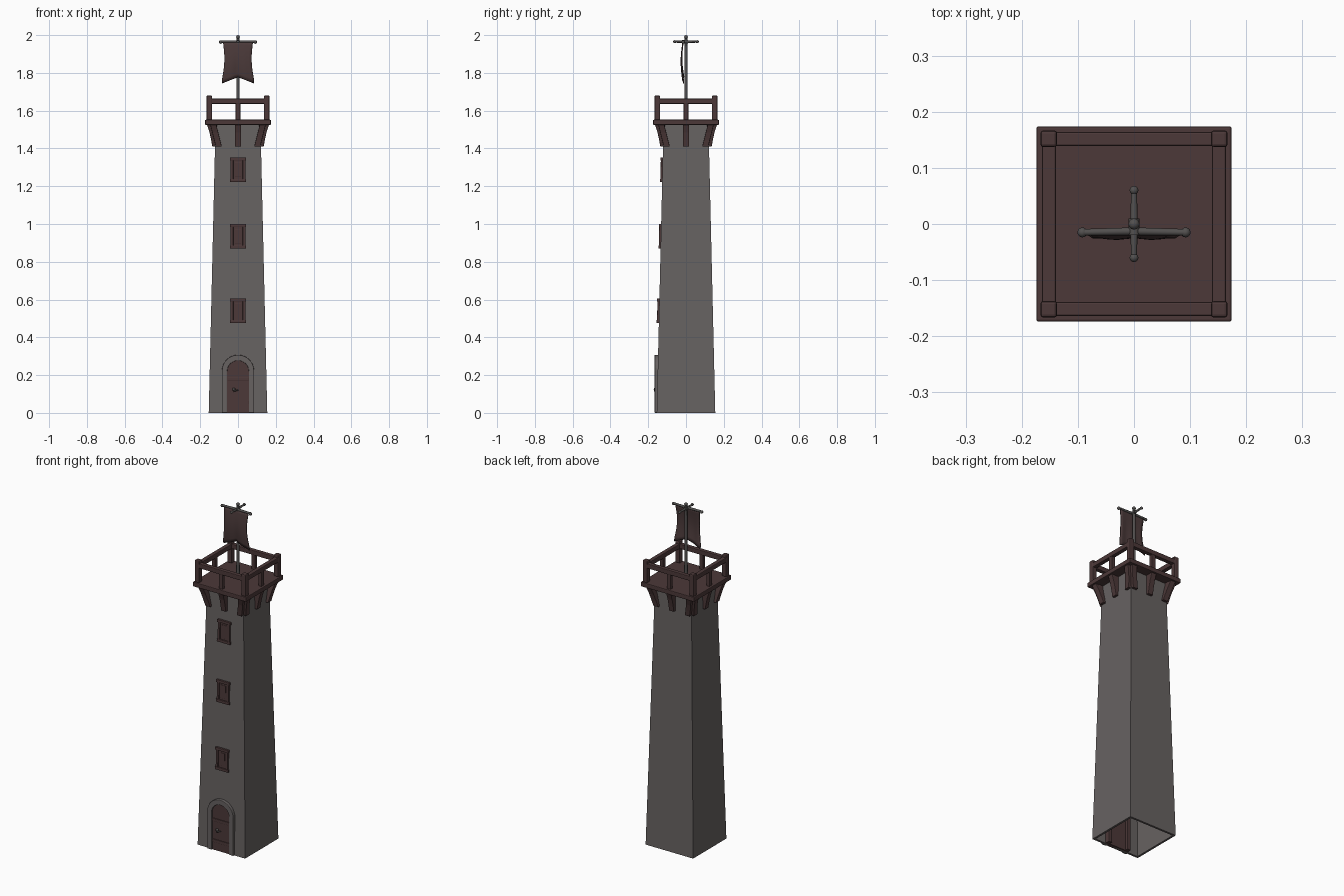
import bpy, bmesh, math
from mathutils import Matrix, Vector

if "Cube" in bpy.data.objects:
    bpy.data.objects.remove(bpy.data.objects["Cube"])


def material(name, rgb):
    m = bpy.data.materials.new(name)
    m.diffuse_color = (*rgb, 1)
    m.use_nodes = True
    m.node_tree.nodes["Principled BSDF"].inputs["Base Color"].default_value = m.diffuse_color
    return m


STONE = material("grey stone", (0.135, 0.122, 0.120))
WOOD = material("dark red wood", (0.072, 0.040, 0.040))
CLOTH = material("dark cloth", (0.070, 0.042, 0.042))
IRON = material("grey iron", (0.085, 0.080, 0.078))


def finish(name, bm, mat, bevel=0.0, rot=0.0):
    bmesh.ops.recalc_face_normals(bm, faces=bm.faces)
    bm.transform(Matrix.Rotation(rot, 4, 'Z'))
    me = bpy.data.meshes.new(name)
    bm.to_mesh(me)
    bm.free()
    me.materials.append(mat)
    ob = bpy.data.objects.new(name, me)
    bpy.context.collection.objects.link(ob)
    if bevel:
        b = ob.modifiers.new("bevel", 'BEVEL')
        b.width, b.segments = bevel, 2
    return ob


def box(name, lo, hi, mat, bevel=0.003, rot=0.0, pre=None):
    bm = bmesh.new()
    bmesh.ops.create_cube(bm, size=1)
    lo, hi = Vector(lo), Vector(hi)
    for v in bm.verts:
        v.co = Vector([(l + h) / 2 + c * (h - l) for l, h, c in zip(lo, hi, v.co)])
    if pre:
        bm.transform(pre)
    return finish(name, bm, mat, bevel, rot)


def rod(name, a, b, r1, r2, mat, sides=12):
    a, b = Vector(a), Vector(b)
    bm = bmesh.new()
    bmesh.ops.create_cone(bm, cap_ends=True, segments=sides, radius1=r1, radius2=r2, depth=(b - a).length)
    q = Vector((0, 0, 1)).rotation_difference(b - a).to_matrix().to_4x4()
    bm.transform(Matrix.Translation((a + b) / 2) @ q)
    ob = finish(name, bm, mat)
    for p in ob.data.polygons:
        p.use_smooth = len(p.vertices) == 4
    return ob


def ball(name, at, r, mat):
    bm = bmesh.new()
    bmesh.ops.create_uvsphere(bm, u_segments=12, v_segments=8, radius=r)
    bm.transform(Matrix.Translation(at))
    ob = finish(name, bm, mat)
    ob.data.shade_smooth()


def half(z):
    return 0.155 - 0.0236 * z


# hollow tapered tower, open at the bottom
bm = bmesh.new()
rings = []
for h, z in ((half(0) - 0.012, 0), (half(0), 0), (half(1.53), 1.53), (half(1.53) - 0.012, 1.53)):
    rings.append([bm.verts.new((sx * h, sy * h, z)) for sx, sy in ((-1, -1), (1, -1), (1, 1), (-1, 1))])
for i in range(4):
    r, s = rings[i], rings[(i + 1) % 4]
    for k in range(4):
        bm.faces.new((r[k], r[(k + 1) % 4], s[(k + 1) % 4], s[k]))
finish("tower_wall", bm, STONE)

# lookout platform
box("platform", (-0.174, -0.174, 1.525), (0.174, 0.174, 1.552), WOOD, 0.004)

# brackets and railing, repeated on four sides
profile = [(0.112, 1.41), (0.136, 1.41), (0.142, 1.445), (0.151, 1.485), (0.166, 1.53), (0.112, 1.53)]
for k in range(4):
    rot = k * math.pi / 2
    for side in (-1, 0, 1):
        bm = bmesh.new()
        loops = []
        for w in (-0.016, 0.016):
            loops.append([bm.verts.new((side * (0.102 + 0.25 * (z - 1.41)) + w, -d, z)) for d, z in profile])
            bm.faces.new(loops[-1])
        n = len(profile)
        for i in range(n):
            j = (i + 1) % n
            bm.faces.new((loops[0][i], loops[0][j], loops[1][j], loops[1][i]))
        finish("bracket", bm, WOOD, 0.003, rot)
    box("corner_post", (-0.167, -0.167, 1.55), (-0.137, -0.137, 1.68), WOOD, 0.006, rot)
    box("middle_post", (-0.012, -0.162, 1.55), (0.012, -0.140, 1.64), WOOD, 0.003, rot)
    box("top_rail", (-0.15, -0.164, 1.636), (0.15, -0.139, 1.664), WOOD, 0.004, rot)

# arched doorway
def arch(r, spring):
    pts = [(-r, 0.0)]
    pts += [(-r * math.cos(math.pi * i / 16), spring + r * math.sin(math.pi * i / 16)) for i in range(17)]
    return pts + [(r, 0.0)]


def extrude_y(bm, y0, y1):
    g = bmesh.ops.extrude_face_region(bm, geom=bm.faces[:])
    for v in g["geom"]:
        if isinstance(v, bmesh.types.BMVert):
            v.co.y = y1


bm = bmesh.new()
inner = [bm.verts.new((x, -0.166, z)) for x, z in arch(0.057, 0.22)]
outer = [bm.verts.new((x, -0.166, z)) for x, z in arch(0.085, 0.222)]
for i in range(len(inner) - 1):
    bm.faces.new((inner[i], inner[i + 1], outer[i + 1], outer[i]))
extrude_y(bm, -0.166, -0.145)
finish("door_arch", bm, STONE, 0.003)

bm = bmesh.new()
bm.faces.new([bm.verts.new((x, -0.158, z)) for x, z in arch(0.058, 0.22)])
extrude_y(bm, -0.158, -0.134)
finish("door", bm, WOOD)
for z in (0.055, 0.178):
    box("door_strap", (-0.056, -0.162, z - 0.009), (0.056, -0.156, z + 0.009), WOOD, 0.002)
for s in (-1, 1):
    box("inner_door_jamb", (s * 0.064 - 0.011, -0.146, 0), (s * 0.064 + 0.011, -0.115, 0.24), WOOD)
ball("door_knob", (-0.022, -0.163, 0.125), 0.008, IRON)
rod("door_handle", (-0.024, -0.165, 0.115), (0.002, -0.165, 0.122), 0.004, 0.003, IRON, 8)

# framed windows leaning with the front wall
lean = Matrix.Rotation(-math.atan(0.0236), 4, 'X')
for z in (0.54, 0.935, 1.287):
    pre = Matrix.Translation((0, -half(z), z)) @ lean
    box("window_panel", (-0.027, -0.004, -0.05), (0.027, 0.004, 0.05), WOOD, 0, 0, pre)
    box("window_inset", (-0.016, -0.006, -0.038), (0.016, 0.002, 0.038), WOOD, 0.001, 0, pre)
    for s in (-1, 1):
        box("window_side", (s * 0.032 - 0.007, -0.010, -0.058), (s * 0.032 + 0.007, 0.006, 0.058), WOOD, 0.002, 0, pre)
        box("window_sill", (-0.043, -0.012, s * 0.057 - 0.008), (0.043, 0.006, s * 0.057 + 0.008), WOOD, 0.002, 0, pre)

# mast with crossed arms
rod("mast", (0, 0, 1.54), (0, 0, 1.99), 0.010, 0.007, IRON)
ball("mast_tip", (0, 0, 1.99), 0.010, IRON)
for s in (-1, 1):
    rod("side_arm", (0, 0, 1.965), (0, s * 0.06, 1.965), 0.007, 0.005, IRON)
    ball("side_arm_end", (0, s * 0.060, 1.965), 0.008, IRON)
    rod("banner_arm", (0, -0.013, 1.965), (s * 0.094, -0.015, 1.965), 0.007, 0.006, IRON)
    ball("banner_arm_end", (s * 0.092, -0.015, 1.963), 0.009, IRON)
rod("arm_joint", (0, -0.02, 1.965), (0, 0.01, 1.965), 0.010, 0.010, IRON)

# swallow-tailed hanging banner
bm = bmesh.new()
NX, NZ = 10, 10
grid = []
for j in range(NZ + 1):
    t = j / NZ
    row = []
    for i in range(NX + 1):
        u = 2 * i / NX - 1
        w = 0.080 - 0.010 * math.sin(math.pi * min(t * 1.1, 1)) + 0.005 * t
        bottom = 1.778 - 0.034 * abs(u)
        y = -0.015 - 0.009 * math.sin(math.pi * t) + 0.003 * math.cos(u * 7) * t
        row.append(bm.verts.new((u * w, y, 1.968 + (bottom - 1.968) * t)))
    grid.append(row)
for j in range(NZ):
    for i in range(NX):
        bm.faces.new((grid[j][i], grid[j][i + 1], grid[j + 1][i + 1], grid[j + 1][i]))
banner = finish("banner", bm, CLOTH)
banner.data.shade_smooth()
sol = banner.modifiers.new("thickness", 'SOLIDIFY')
sol.thickness, sol.offset = 0.006, 0
